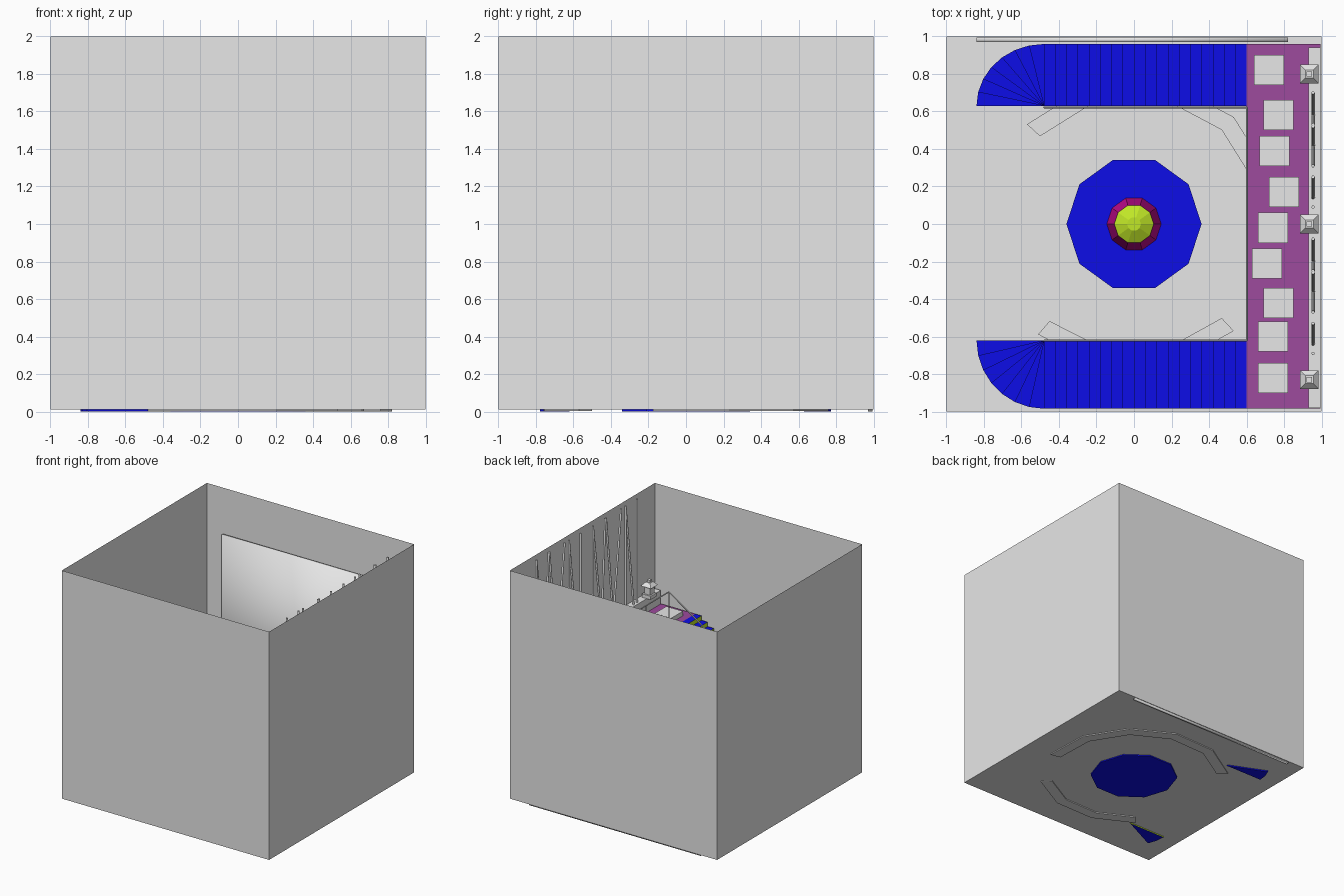
import bpy, bmesh, math
from mathutils import Vector

cube = bpy.data.objects.get("Cube")
if cube:
    bpy.data.objects.remove(cube, do_unlink=True)


def material(name, rgb):
    m = bpy.data.materials.new(name)
    m.use_nodes = True
    m.diffuse_color = (*rgb, 1)
    m.node_tree.nodes["Principled BSDF"].inputs["Base Color"].default_value = (*rgb, 1)
    return m


GREY = material("pale grey", (0.8, 0.8, 0.8))
BLUE = material("deep blue", (0.004, 0.004, 0.8))
PURPLE = material("dull purple", (0.34, 0.07, 0.34))
PINK = material("magenta", (0.6, 0.004, 0.3))
LIME = material("lime green", (0.53, 0.8, 0.02))


def finish(name, bm, *mats):
    bmesh.ops.recalc_face_normals(bm, faces=bm.faces)
    me = bpy.data.meshes.new(name)
    bm.to_mesh(me)
    bm.free()
    for m in mats:
        me.materials.append(m)
    ob = bpy.data.objects.new(name, me)
    bpy.context.collection.objects.link(ob)
    return ob


def add_prism(bm, pts, z0, z1, accent_sides=()):
    low = [bm.verts.new((x, y, z0)) for x, y in pts]
    top = [bm.verts.new((x, y, z1)) for x, y in pts]
    bm.faces.new(low[::-1])
    bm.faces.new(top)
    for i in range(len(pts)):
        j = (i + 1) % len(pts)
        f = bm.faces.new((low[i], low[j], top[j], top[i]))
        f.material_index = 1 if i in accent_sides else 0


def rect(x0, x1, y0, y1):
    return [(x0, y0), (x1, y0), (x1, y1), (x0, y1)]


def block(name, x0, x1, y0, y1, z0, z1, mat):
    bm = bmesh.new()
    add_prism(bm, rect(x0, x1, y0, y1), z0, z1)
    return finish(name, bm, mat)


def add_cone(bm, r0, r1, z0, z1, n, x=0, y=0, turn=0):
    rings = [[bm.verts.new((x + r * math.cos(turn + math.tau * i / n),
                            y + r * math.sin(turn + math.tau * i / n), z))
              for i in range(n)] for r, z in ((r0, z0), (r1, z1))]
    bm.faces.new(rings[0][::-1])
    bm.faces.new(rings[1])
    for i in range(n):
        j = (i + 1) % n
        bm.faces.new((rings[0][i], rings[0][j], rings[1][j], rings[1][i]))


def tubes(name, paths, radius, mat):
    cu = bpy.data.curves.new(name, "CURVE")
    cu.dimensions = "3D"
    cu.bevel_depth = radius
    cu.bevel_resolution = 1
    cu.use_fill_caps = True
    for path in paths:
        s = cu.splines.new("POLY")
        s.points.add(len(path) - 1)
        for p, co in zip(s.points, path):
            p.co = (*co, 1)
    cu.materials.append(mat)
    ob = bpy.data.objects.new(name, cu)
    bpy.context.collection.objects.link(ob)
    return ob


# Open-topped room: floor and four thin walls
bm = bmesh.new()
add_prism(bm, rect(-1, 1, -1, 1), 0.01, 2)
bm.faces.ensure_lookup_table()
bmesh.ops.delete(bm, geom=[bm.faces[1]], context="FACES_ONLY")
finish("room_shell", bm, GREY)

# Screen on the back wall
screen = block("wall_screen", -0.84, 0.82, 0.97, 0.995, 0, 1.6, GREY)
for poly in screen.data.polygons:
    poly.use_smooth = True

# Balcony with a row of low tables and an outer ledge
DECK = 0.97
block("balcony", 0.6, 0.995, -0.985, 0.96, DECK - 0.05, DECK, PURPLE)
block("balcony_ledge", 0.93, 0.995, -0.98, 0.94, DECK, 1.09, GREY)
tables = [(.72, .82), (.77, .58), (.75, .39), (.80, .17), (.74, -.02),
          (.71, -.21), (.77, -.42), (.74, -.6), (.74, -.82)]
for i, (x, y) in enumerate(tables):
    block(f"table_{i + 1}", x - .08, x + .08, y - .08, y + .08, DECK, DECK + .04, GREY)

# Lanterns standing on the ledge
for i, y in enumerate((.8, 0, -.83)):
    bm = bmesh.new()
    for r0, r1, z0, z1 in ((.06, .06, 1.09, 1.12), (.04, .04, 1.12, 1.19),
                           (.07, .03, 1.19, 1.22), (.02, .02, 1.22, 1.24)):
        add_cone(bm, r0, r1, z0, z1, 4, .935, y, math.pi / 4)
    finish(f"lantern_{i + 1}", bm, GREY)

# Zigzag poles in two matching groups: (top y, bottom y)
poles = [(.70, .70), (.70, .58), (.53, .58), (.52, .42), (.31, .42),
         (.25, .14), (.25, .25), (.09, .09)]
for name, shift in (("back", 0), ("front", -.78)):
    tubes(f"{name}_poles", [[(.955, b + shift, 1.09), (.955, t + shift, 1.99)]
                            for t, b in poles], .009, GREY)

# Two stairs: winding steps, then a straight flight up to the balcony
WIND, FLIGHT, X0, X1 = 7, 18, -.48, .6
RISE = DECK / (WIND + FLIGHT)
RUN = (X1 - X0) / FLIGHT
for name, side, inner, outer in (("back", 1, .63, .96), ("front", -1, .62, .985)):
    bm = bmesh.new()
    for i in range(WIND):
        a, b = (math.pi - math.pi / 2 * k / WIND for k in (i, i + 1))
        pts = [(X0, side * inner)] + [(X0 + .36 * math.cos(t),
               side * (inner + (outer - inner) * math.sin(t))) for t in (a, b)]
        add_prism(bm, pts, max(0, (i - 1) * RISE), (i + 1) * RISE, (0,))
    for i in range(FLIGHT):
        x, n = X0 + i * RUN, WIND + i
        add_prism(bm, rect(x, x + RUN, side * inner, side * outer),
                  (n - 1) * RISE, (n + 1) * RISE, (3,))
    finish(f"{name}_stairs", bm, BLUE, LIME)
    # Handrail with posts
    y = side * .622
    low = WIND * RISE
    paths = [[(X0, y, low + .33), (X1, y, DECK + .33)]]
    for k in range(4):
        f = k / 3
        x, z = X0 + (X1 - X0) * f, low + (DECK - low) * f
        paths.append([(x, y, z), (x, y, z + .33)])
    tubes(f"{name}_stair_rail", paths, .005, GREY)

# Balcony rail
paths = [[(.602, -.622, DECK + .33), (.602, .622, DECK + .33)]]
paths += [[(.602, y, DECK), (.602, y, DECK + .33)] for y in (-.31, 0, .31)]
tubes("balcony_rail", paths, .005, GREY)

# Curved floor kerbs
for name, start, count in (("back", -13, 5), ("front", -47, -3)):
    step = 30 if count > 0 else -28
    ang = [math.radians(start + step * k) for k in range(abs(count) + 1)]
    bm = bmesh.new()
    ring = [(.686 * math.cos(a), .686 * math.sin(a)) for a in ang]
    ring += [(.78 * math.cos(a), .78 * math.sin(a)) for a in ang[::-1]]
    add_prism(bm, ring, .002, .03)
    finish(f"{name}_kerb", bm, GREY)

# Centrepiece: ten-sided basin, pillar and shallow cap
for name, r0, r1, z0, z1, mat in (("basin", .36, .36, 0, .12, BLUE),
                                  ("pillar", .145, .105, .12, .42, PINK),
                                  ("pillar_cap", .105, .037, .42, .46, LIME)):
    bm = bmesh.new()
    add_cone(bm, r0, r1, z0, z1, 10)
    finish(name, bm, mat)
